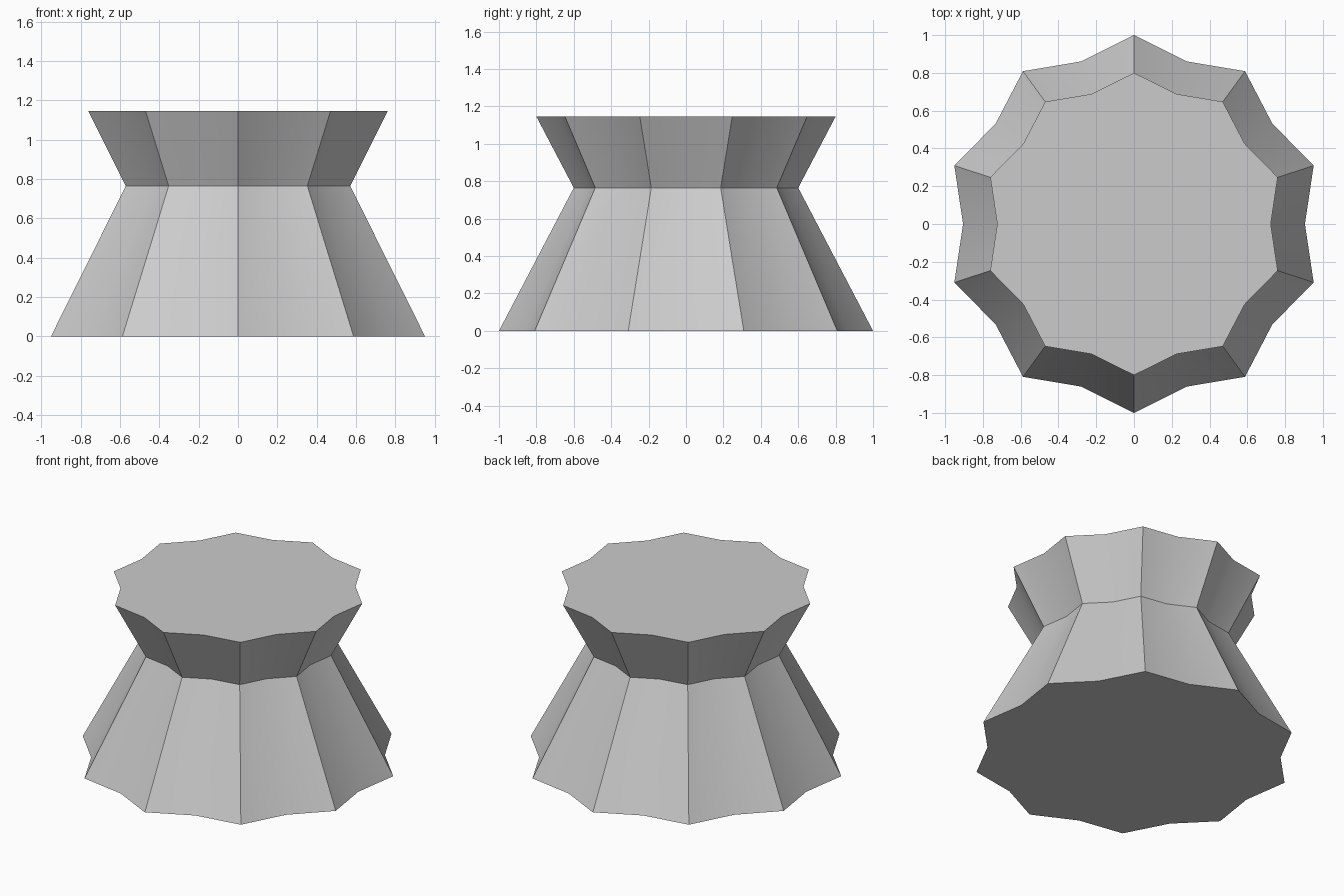
import bpy
import bmesh
from math import cos, sin, pi

cube = bpy.data.objects.get("Cube")
if cube:
    bpy.data.objects.remove(cube, do_unlink=True)

POINTS = 10          # ridges around the body
VALLEY = 0.905       # valley radius relative to ridge radius
LEVELS = [(1.0, 0.0), (0.6, 0.765), (0.8, 1.146)]  # radius, height

# Single plain grey
grey = bpy.data.materials.new("light grey")
colour = (0.6, 0.6, 0.6, 1.0)
grey.use_nodes = True
grey.diffuse_color = colour
grey.node_tree.nodes["Principled BSDF"].inputs["Base Color"].default_value = colour


def star_ring(bm, radius, z):
    """Ring of alternating ridge and valley vertices."""
    ring = []
    for i in range(2 * POINTS):
        a = pi / 2 + i * pi / POINTS
        r = radius * (VALLEY if i % 2 else 1.0)
        ring.append(bm.verts.new((r * cos(a), r * sin(a), z)))
    return ring


# Fluted, waisted pedestal
bm = bmesh.new()
rings = [star_ring(bm, r, z) for r, z in LEVELS]
for low, high in zip(rings, rings[1:]):
    for i in range(len(low)):
        j = (i + 1) % len(low)
        bm.faces.new((low[i], low[j], high[j], high[i]))

# Flat base and top
bm.faces.new(rings[0][::-1])
bm.faces.new(rings[-1])
bmesh.ops.recalc_face_normals(bm, faces=bm.faces)

mesh = bpy.data.meshes.new("fluted_pedestal")
bm.to_mesh(mesh)
bm.free()
mesh.materials.append(grey)
pedestal = bpy.data.objects.new("fluted_pedestal", mesh)
bpy.context.collection.objects.link(pedestal)

# Soft valleys, crisp ridges and rims
bpy.ops.object.select_all(action="DESELECT")
pedestal.select_set(True)
bpy.context.view_layer.objects.active = pedestal
bpy.ops.object.shade_smooth_by_angle(angle=pi / 6)
